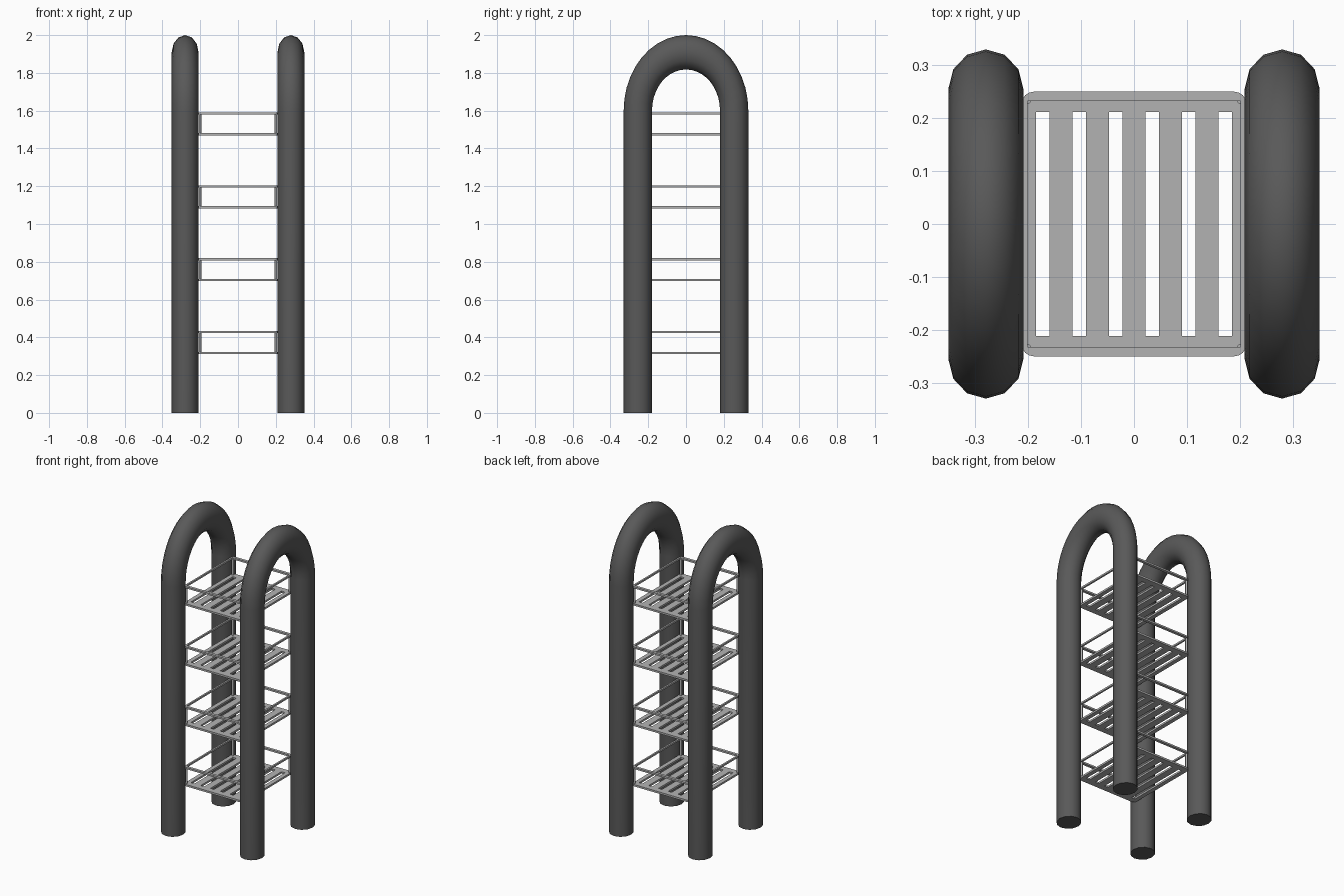
import bpy, bmesh
from math import sin, cos, pi

if "Cube" in bpy.data.objects:
    bpy.data.objects.remove(bpy.data.objects["Cube"])

SIDES, ARC = 12, 20


def material(name, v):
    m = bpy.data.materials.new(name)
    m.diffuse_color = (v, v, v, 1)
    m.use_nodes = True
    m.node_tree.nodes["Principled BSDF"].inputs["Base Color"].default_value = m.diffuse_color
    return m


dark = material("dark_tube", 0.1)
light = material("metal", 0.45)


def finish(name, bm, mat):
    bmesh.ops.recalc_face_normals(bm, faces=bm.faces)
    me = bpy.data.meshes.new(name)
    bm.to_mesh(me)
    bm.free()
    ob = bpy.data.objects.new(name, me)
    bpy.context.collection.objects.link(ob)
    me.materials.append(mat)
    bpy.ops.object.select_all(action='DESELECT')
    ob.select_set(True)
    bpy.context.view_layer.objects.active = ob
    bpy.ops.object.shade_smooth_by_angle(angle=0.8)
    return ob


# Arched tube: straight legs joined by a half ring stretched upward
def arch(name, x):
    bm = bmesh.new()
    stations = [(0, 0.0)] + [(pi * i / ARC, 1.6) for i in range(ARC + 1)] + [(pi, 0.0)]
    rings = []
    for t, base in stations:
        ring = []
        for k in range(SIDES):
            a = 2 * pi * k / SIDES
            r = 0.255 + 0.075 * cos(a)
            ring.append(bm.verts.new((x + 0.071 * sin(a), r * cos(t), base + r * sin(t) * 0.4 / 0.33)))
        rings.append(ring)
    for p, q in zip(rings, rings[1:]):
        for k in range(SIDES):
            n = (k + 1) % SIDES
            bm.faces.new((p[k], p[n], q[n], q[k]))
    bm.faces.new(rings[0])
    bm.faces.new(rings[-1])
    return finish(name, bm, dark)


def rect(x0, x1, y0, y1):
    return [(x0, y0), (x1, y0), (x1, y1), (x0, y1)]


def rounded(hx, hy, r, n=4):
    pts = []
    for q, (sx, sy) in enumerate([(1, 1), (-1, 1), (-1, -1), (1, -1)]):
        for i in range(n + 1):
            a = pi / 2 * (q + i / n)
            pts.append((sx * (hx - r) + r * cos(a), sy * (hy - r) + r * sin(a)))
    return pts


# Flat plate with holes, made from filled outlines
def plate(name, outlines, z, thick):
    cu = bpy.data.curves.new(name, 'CURVE')
    cu.dimensions = '2D'
    cu.fill_mode = 'BOTH'
    cu.extrude = thick / 2
    for pts in outlines:
        s = cu.splines.new('POLY')
        s.points.add(len(pts) - 1)
        for p, (x, y) in zip(s.points, pts):
            p.co = (x, y, 0, 1)
        s.use_cyclic_u = True
    tmp = bpy.data.objects.new(name + "_outline", cu)
    bpy.context.collection.objects.link(tmp)
    bpy.context.view_layer.update()
    bm = bmesh.new()
    bm.from_mesh(tmp.evaluated_get(bpy.context.evaluated_depsgraph_get()).to_mesh())
    bpy.data.objects.remove(tmp)
    bmesh.ops.remove_doubles(bm, verts=bm.verts, dist=0.0001)
    bmesh.ops.translate(bm, verts=bm.verts, vec=(0, 0, z + thick / 2))
    return finish(name, bm, light)


# Corner posts between shelf and rail
def posts(name, z0, z1):
    bm = bmesh.new()
    for sx in (-1, 1):
        for sy in (-1, 1):
            r = bmesh.ops.create_cone(bm, cap_ends=True, segments=10, radius1=0.007,
                                      radius2=0.007, depth=z1 - z0)
            bmesh.ops.translate(bm, verts=r["verts"],
                                vec=(sx * 0.201, sy * 0.234, (z0 + z1) / 2))
    return finish(name, bm, light)


arch("left_arch", -0.28)
arch("right_arch", 0.28)

slots = [rect(c - 0.0125, c + 0.0125, -0.212, 0.212)
         for c in (0.069 * (i - 2.5) for i in range(6))]
for i in range(4):
    z = 0.311 + 0.386 * i
    plate(f"shelf_{i + 1}", [rounded(0.212, 0.25, 0.022)] + slots, z, 0.012)
    plate(f"rail_{i + 1}", [rounded(0.212, 0.25, 0.022), rect(-0.201, 0.201, -0.232, 0.232)],
          z + 0.111, 0.011)
    posts(f"posts_{i + 1}", z + 0.006, z + 0.116)
